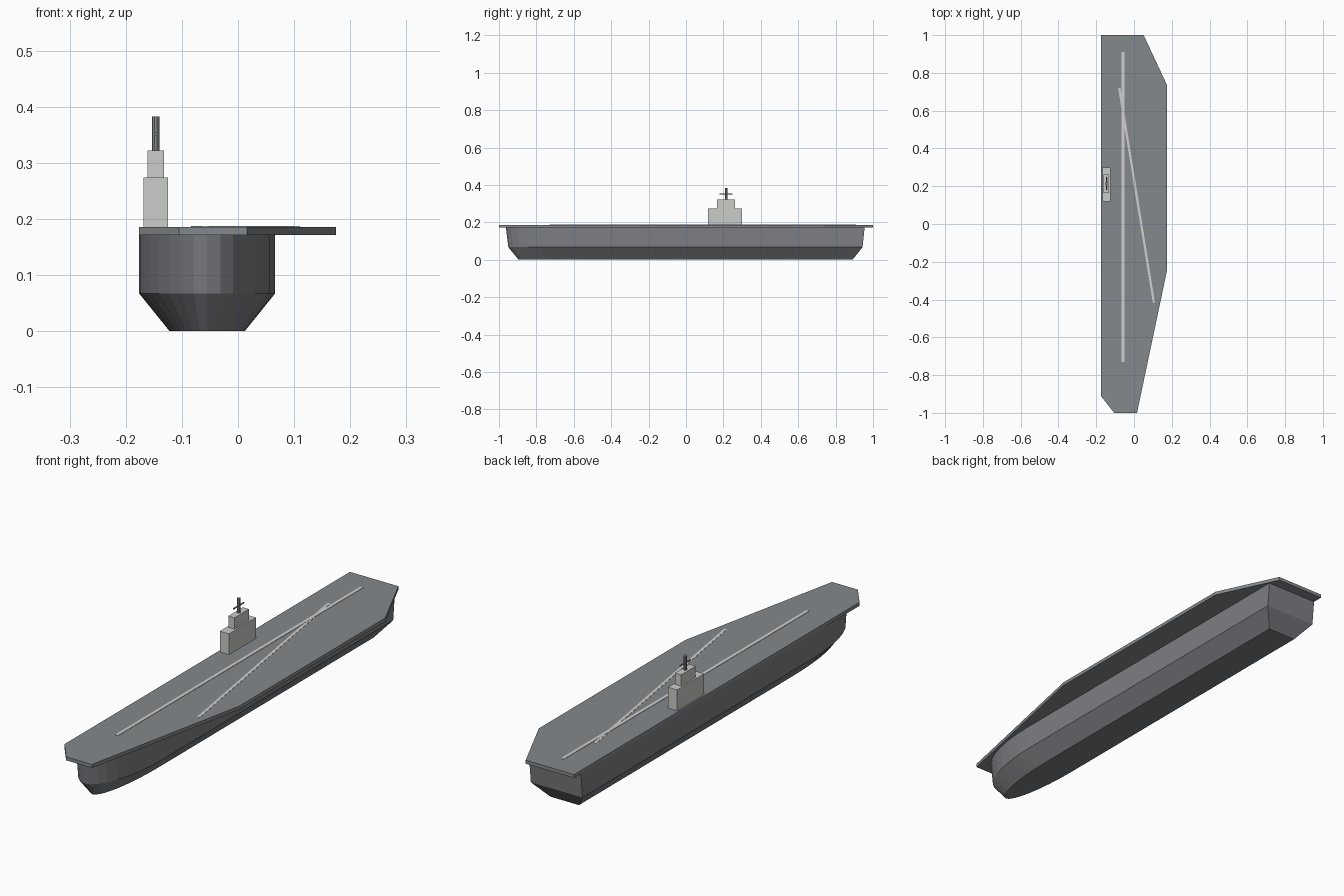
import bpy, bmesh, math

if "Cube" in bpy.data.objects:
    bpy.data.objects.remove(bpy.data.objects["Cube"], do_unlink=True)


def material(name, rgb):
    m = bpy.data.materials.new(name)
    m.use_nodes = True
    m.diffuse_color = (*rgb, 1)
    m.node_tree.nodes["Principled BSDF"].inputs["Base Color"].default_value = (*rgb, 1)
    return m


hull_grey = material("hull grey", (0.20, 0.21, 0.225))
deck_grey = material("deck grey", (0.235, 0.25, 0.265))
pale_grey = material("superstructure grey", (0.60, 0.61, 0.59))
line_white = material("marking pale grey", (0.62, 0.63, 0.62))
mast_grey = material("mast grey", (0.25, 0.26, 0.26))


def finish(name, bm, mat):
    bmesh.ops.recalc_face_normals(bm, faces=bm.faces)
    mesh = bpy.data.meshes.new(name)
    bm.to_mesh(mesh)
    bm.free()
    mesh.materials.append(mat)
    ob = bpy.data.objects.new(name, mesh)
    bpy.context.collection.objects.link(ob)
    return ob


def loft(name, rings, mat):
    """Skin a stack of matching closed outlines and cap both ends."""
    bm = bmesh.new()
    rows = [[bm.verts.new(p) for p in ring] for ring in rings]
    for low, high in zip(rows, rows[1:]):
        for i in range(len(low)):
            j = (i + 1) % len(low)
            bm.faces.new((low[i], low[j], high[j], high[i]))
    bm.faces.new(rows[0])
    bm.faces.new(rows[-1])
    return finish(name, bm, mat)


def prism(name, outline, z0, z1, mat):
    return loft(name, [[(x, y, z) for x, y in outline] for z in (z0, z1)], mat)


def box(name, x0, x1, y0, y1, z0, z1, mat):
    return prism(name, [(x0, y0), (x1, y0), (x1, y1), (x0, y1)], z0, z1, mat)


def stripe(name, start, end, width, z0, z1, mat):
    dx, dy = end[0] - start[0], end[1] - start[1]
    k = width / 2 / math.hypot(dx, dy)
    nx, ny = -dy * k, dx * k
    outline = [(start[0] + nx, start[1] + ny), (end[0] + nx, end[1] + ny),
               (end[0] - nx, end[1] - ny), (start[0] - nx, start[1] - ny)]
    return prism(name, outline, z0, z1, mat)


# Hull: rounded bow, flat transom, chine above a narrow flat bottom
HULL_X = -0.055
BOW_STEPS = 16


def hull_ring(z, half, bow, stern, bow_length=0.35):
    ring = [(HULL_X + half, stern, z), (HULL_X - half, stern, z)]
    for i in range(BOW_STEPS + 1):
        a = math.pi * i / BOW_STEPS
        ring.append((HULL_X - half * math.cos(a),
                     bow + bow_length * (1 - math.sin(a)), z))
    return ring


loft("hull", [hull_ring(0, 0.067, -0.895, 0.89),
              hull_ring(0.067, 0.121, -0.95, 0.944),
              hull_ring(0.172, 0.121, -0.963, 0.955)], hull_grey)

# Flight deck with angled overhang on one side
DECK_Z = 0.186
deck_outline = [(-0.176, 1), (0.051, 1), (0.175, 0.735), (0.175, -0.245),
                (0.016, -1), (-0.105, -1), (-0.176, -0.91)]
prism("flight_deck", deck_outline, 0.171, DECK_Z, deck_grey)

# Runway markings
stripe("straight_runway_line", (-0.058, -0.73), (-0.058, 0.91), 0.014,
       DECK_Z - 0.001, DECK_Z + 0.0015, line_white)
stripe("angled_runway_line", (0.105, -0.415), (-0.078, 0.72), 0.012,
       DECK_Z - 0.001, DECK_Z + 0.001, line_white)

# Island superstructure
box("island_base", -0.168, -0.125, 0.118, 0.299, DECK_Z - 0.001, 0.274, pale_grey)
box("island_bridge", -0.161, -0.132, 0.165, 0.262, 0.273, 0.322, pale_grey)

# Mast and crossbar
MAST_X, MAST_Y = -0.1465, 0.214


def circle(radius, sides):
    return [(radius * math.cos(2 * math.pi * i / sides),
             radius * math.sin(2 * math.pi * i / sides)) for i in range(sides)]


prism("mast", [(MAST_X + u, MAST_Y + v) for u, v in circle(0.007, 10)],
      0.321, 0.383, mast_grey)
loft("mast_crossbar", [[(MAST_X + u, y, 0.351 + v) for u, v in circle(0.003, 8)]
                       for y in (MAST_Y - 0.035, MAST_Y + 0.035)], mast_grey)
